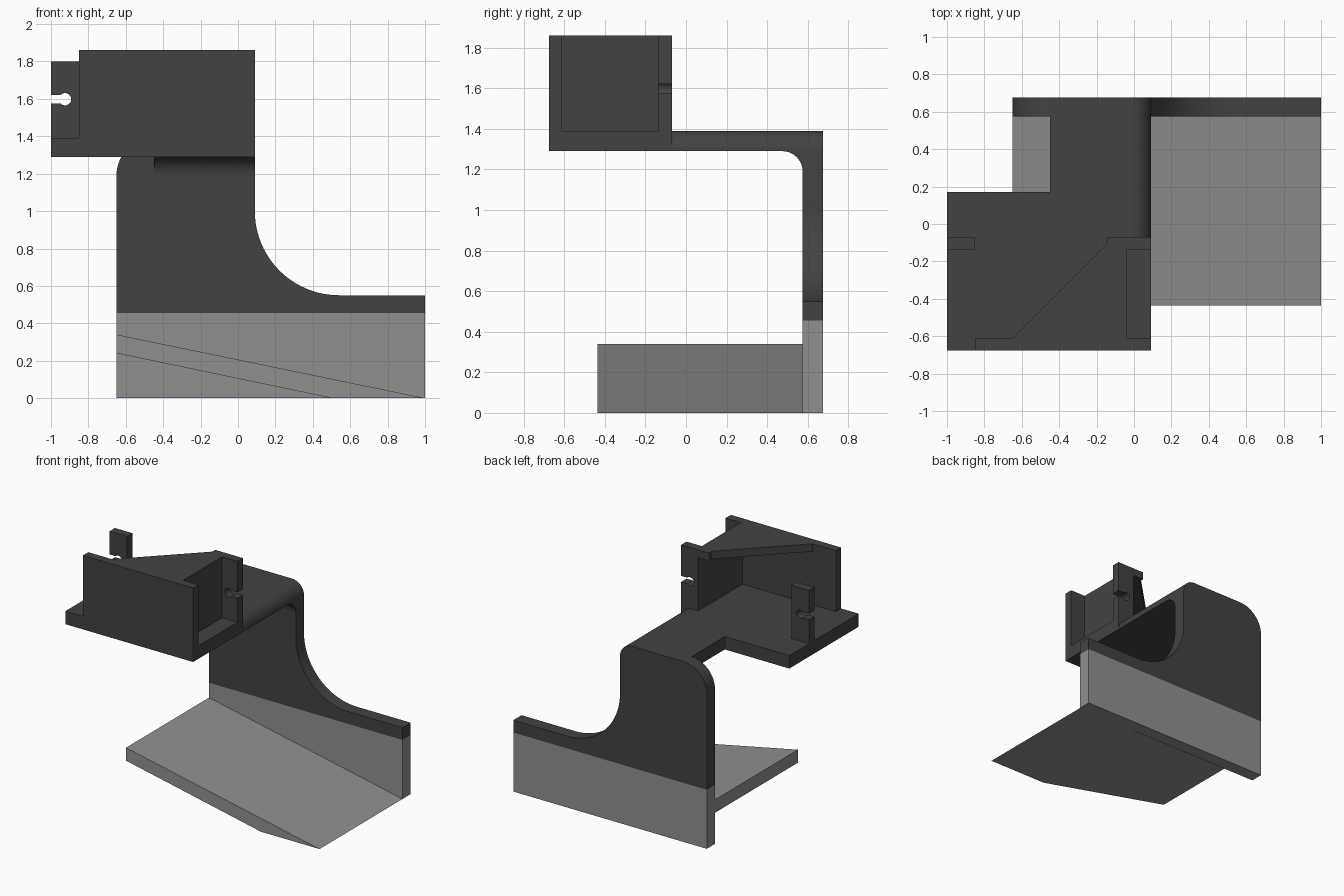
import bpy, bmesh, math

if "Cube" in bpy.data.objects:
    bpy.data.objects.remove(bpy.data.objects["Cube"])


def material(name, value):
    m = bpy.data.materials.new(name)
    m.diffuse_color = (value, value, value, 1)
    m.use_nodes = True
    m.node_tree.nodes["Principled BSDF"].inputs["Base Color"].default_value = m.diffuse_color
    return m


DARK = material("charcoal", 0.055)
LIGHT = material("mid grey", 0.28)


def prism(name, outline, axis, lo, hi, mat):
    """Extrude a 2D outline along one axis; outline holds the other two axes in order."""
    def place(p, d):
        co = list(p)
        co.insert("xyz".index(axis), d)
        return co
    bm = bmesh.new()
    face = bm.faces.new([bm.verts.new(place(p, lo)) for p in outline])
    ext = bmesh.ops.extrude_face_region(bm, geom=[face])
    new = [g for g in ext["geom"] if isinstance(g, bmesh.types.BMVert)]
    bmesh.ops.translate(bm, verts=new, vec=place((0, 0), hi - lo))
    bmesh.ops.recalc_face_normals(bm, faces=bm.faces[:])
    mesh = bpy.data.meshes.new(name)
    bm.to_mesh(mesh)
    bm.free()
    mesh.materials.append(mat)
    ob = bpy.data.objects.new(name, mesh)
    bpy.context.collection.objects.link(ob)
    bpy.ops.object.select_all(action='DESELECT')
    ob.select_set(True)
    bpy.context.view_layer.objects.active = ob
    bpy.ops.object.shade_smooth_by_angle(angle=math.radians(30))
    return ob


def arc(cx, cz, r, a, b, n=12):
    steps = [math.radians(a + (b - a) * i / n) for i in range(n + 1)]
    return [(cx + r * math.cos(t), cz + r * math.sin(t)) for t in steps]


def rect(a, b, c, d):
    return [(a, c), (b, c), (b, d), (a, d)]


R = 0.09                    # right side of the upper bracket
FRONT, BACK = -0.675, 0.675
FLOOR, DECK, TOP = 1.29, 1.39, 1.86

# Back plate: light lower band and dark curved upper part
prism("back_plate_lower", rect(-0.65, 1, 0, 0.455), "y", 0.575, BACK, LIGHT)
upper = [(-0.65, 0.455), (1, 0.455), (1, 0.55)]
upper += arc(0.54, 1.0, 0.45, 270, 180, 24)
upper += arc(R - 0.1, FLOOR, 0.1, 0, 90)
upper += arc(-0.45, 1.19, 0.2, 90, 180, 16)
prism("back_plate_upper", upper, "y", 0.575, BACK, DARK)

# Sloping foot plate
prism("sloping_foot", [(-0.65, 0.34), (-0.65, 0.24), (0.5, 0), (1, 0)],
      "y", -0.435, 0.575, LIGHT)

# Shelf: front deck, side step, rounded arm and fillet under the arm
prism("front_deck", rect(-1, R, FRONT, -0.07), "z", FLOOR, DECK, DARK)
prism("side_deck", rect(-1, -0.45, -0.07, 0.17), "z", FLOOR, DECK, DARK)
arm = [(-0.45, DECK), (-0.45, FLOOR)] + arc(R - 0.1, FLOOR, 0.1, 0, 90)
prism("shelf_arm", arm, "y", -0.07, 0.575, DARK)
fillet = [(0.575, FLOOR)] + arc(0.475, 1.19, 0.1, 90, 0)
prism("arm_fillet", fillet, "x", -0.45, R, DARK)

# Housing: front wall, inner wall and cut-away lid
prism("front_wall", rect(-0.85, R, DECK, TOP), "y", FRONT, -0.61, DARK)
prism("inner_wall", rect(-0.055, -0.04, -0.61, -0.135), "z", DECK, TOP, DARK)
lid = [(-0.65, -0.61), (-0.04, -0.61), (-0.04, -0.135), (R, -0.135),
       (R, -0.07), (-0.145, -0.07), (-0.145, -0.105)]
prism("lid", lid, "z", 1.80, TOP, DARK)


# Posts with a keyhole notch open to the outer side
def keyhole_post(name, edge, inward, width, top):
    def x(d):
        return edge + inward * d
    outline = [(x(0), DECK), (x(width), DECK), (x(width), top), (x(0), top), (x(0), 1.621)]
    outline += [(x(px), pz) for px, pz in arc(0.075, 1.598, 0.033, 136, -136, 20)]
    outline.append((x(0), 1.575))
    prism(name, outline, "y", -0.135, -0.07, DARK)


keyhole_post("left_post", -1, 1, 0.15, 1.80)
keyhole_post("right_post", R, -1, 0.145, 1.80)
